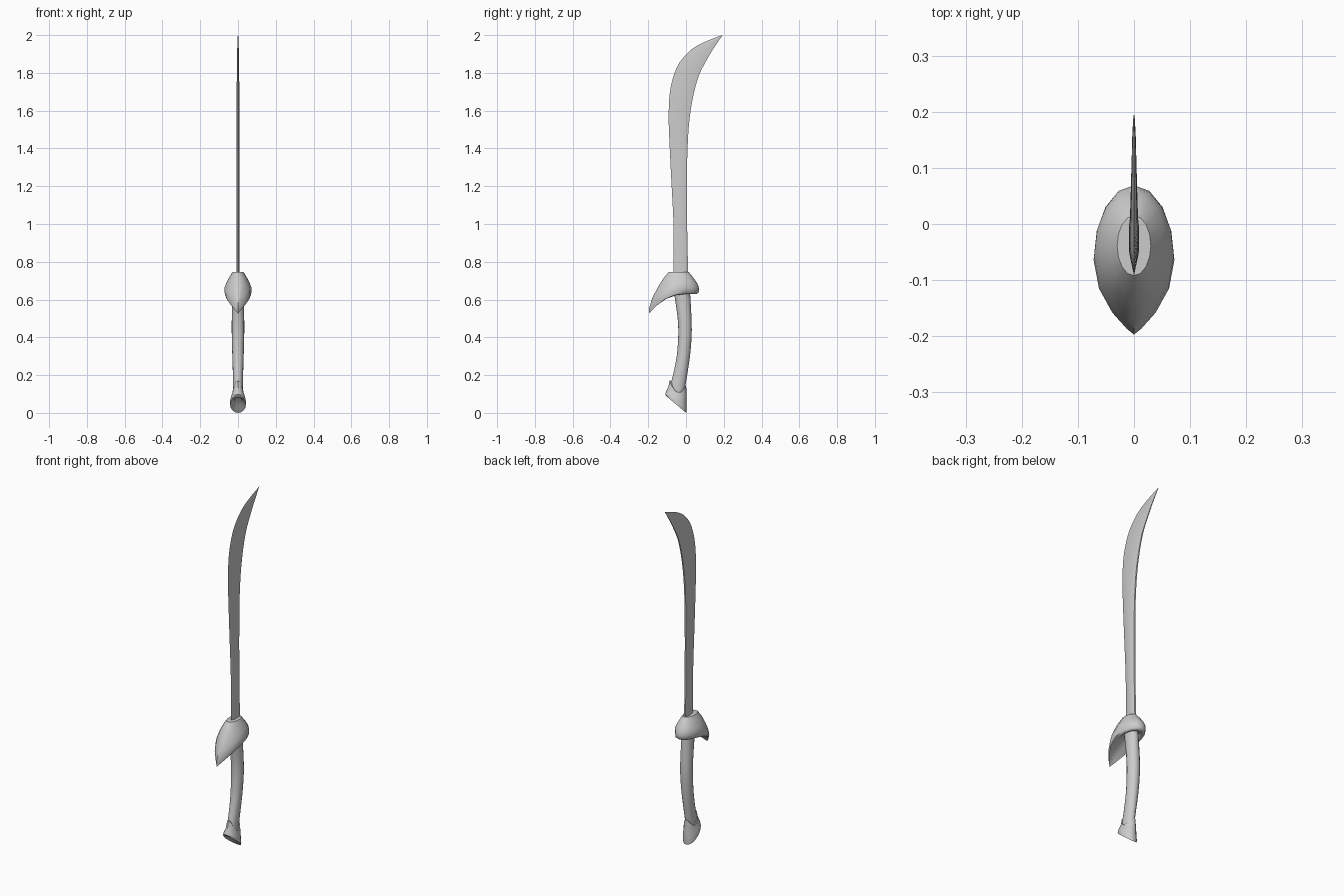
import bpy, bmesh, math
from mathutils import Vector

if "Cube" in bpy.data.objects:
    bpy.data.objects.remove(bpy.data.objects["Cube"])


def loft(name, rings, angle=40):
    """Skin a list of equal-length closed rings, cap both ends, shade smooth."""
    bm = bmesh.new()
    rows = [[bm.verts.new(p) for p in r] for r in rings]
    n = len(rows[0])
    for a, b in zip(rows, rows[1:]):
        for i in range(n):
            j = (i + 1) % n
            bm.faces.new((a[i], a[j], b[j], b[i]))
    bm.faces.new(rows[0])
    bm.faces.new(rows[-1])
    bmesh.ops.recalc_face_normals(bm, faces=bm.faces)
    me = bpy.data.meshes.new(name)
    bm.to_mesh(me)
    bm.free()
    ob = bpy.data.objects.new(name, me)
    bpy.context.collection.objects.link(ob)
    bpy.ops.object.select_all(action='DESELECT')
    ob.select_set(True)
    bpy.context.view_layer.objects.active = ob
    bpy.ops.object.shade_smooth_by_angle(angle=math.radians(angle))
    return ob


def spline(rows, steps=3):
    """Catmull-Rom interpolation through tuples of numbers."""
    out = []
    for i in range(len(rows) - 1):
        quad = [rows[max(i - 1, 0)], rows[i], rows[i + 1], rows[min(i + 2, len(rows) - 1)]]
        for s in range(steps):
            t = s / steps
            out.append(tuple(
                0.5 * (2 * b + (c - a) * t + (2 * a - 5 * b + 4 * c - d) * t * t
                       + (3 * b - a - 3 * c + d) * t ** 3)
                for a, b, c, d in zip(*quad)))
    return out + [rows[-1]]


def ring(yf, zf, yb, zb, w, k=1.0, point=1.0, dip=0.0, n=16):
    """Oval from front (yf, zf) to back (yb, zb), half width w.
    k bends it downwards at the front, point sharpens the front, dip lowers the sides."""
    pts = []
    for i in range(n):
        a = 2 * math.pi * i / n
        s = (1 - math.cos(a)) / 2
        x = math.sin(a)
        if s > 0.5:
            x = math.copysign(abs(x) ** point, x)
        pts.append((w * x, yb + (yf - yb) * s,
                    zb + (zf - zb) * s ** k - dip * math.sin(a) ** 2))
    return pts


# Blade: edge (y, z), spine (y, z), half thickness
stations = spline([
    (-.066, .69, .014, .69, .009), (-.065, .80, .010, .80, .009),
    (-.066, 1.0, .006, 1.0, .009), (-.076, 1.2, .005, 1.2, .009),
    (-.086, 1.4, .008, 1.4, .008), (-.092, 1.58, .019, 1.56, .008),
    (-.082, 1.72, .041, 1.69, .007), (-.048, 1.83, .070, 1.79, .006),
    (.000, 1.897, .105, 1.86, .005), (.050, 1.939, .138, 1.917, .004),
    (.120, 1.973, .168, 1.963, .003), (.192, 2.0, .194, 2.0, .001)])
blade_rings = []
for ye, ze, ys, zs, t in stations:
    edge, spine = Vector((0, ye, ze)), Vector((0, ys, zs))
    section = [(0, 0), (t, .35), (t, .82), (t * .5, 1), (-t * .5, 1), (-t, .82), (-t, .35)]
    blade_rings.append([edge.lerp(spine, f) + Vector((x, 0, 0)) for x, f in section])
loft("blade", blade_rings, 25)

# Guard: flared collar sweeping down into a beak at the front
loft("guard", [
    ring(-.092, .745, .015, .745, .030),
    ring(-.120, .712, .034, .722, .046, 1.5),
    ring(-.147, .668, .052, .698, .061, 2, 1.2),
    ring(-.178, .610, .065, .675, .071, 2.5, 1.6),
    ring(-.197, .550, .069, .657, .072, 3, 1.8),
    ring(-.194, .526, .067, .637, .068, 3, 1.9),
    ring(-.165, .568, .057, .630, .058, 3, 1.6),
    ring(-.110, .612, .040, .632, .045, 2),
    ring(-.060, .645, .025, .645, .033)], 50)

# Grip: curved handle, front y, back y, z, half width
grip = spline([
    (-.070, .018, .68, .030), (-.058, .024, .60, .031), (-.044, .029, .50, .033),
    (-.041, .030, .41, .033), (-.049, .021, .30, .030), (-.069, .006, .20, .027),
    (-.084, -.004, .14, .026), (-.088, -.012, .09, .025)])
loft("grip", [ring(f, z, b, z, w) for f, b, z, w in grip])

# Pommel: cap with scalloped rim and slanted, hollowed end
loft("pommel", [
    ring(-.080, .172, -.006, .145, .024, dip=.050),
    ring(-.087, .172, .001, .145, .030, dip=.052),
    ring(-.093, .140, .002, .105, .033, dip=.028),
    ring(-.106, .112, .002, .050, .040, dip=.008),
    ring(-.110, .098, .003, .012, .043),
    ring(-.106, .090, .001, .000, .042),
    ring(-.092, .082, -.014, .017, .031),
    ring(-.078, .086, -.026, .042, .020)])
